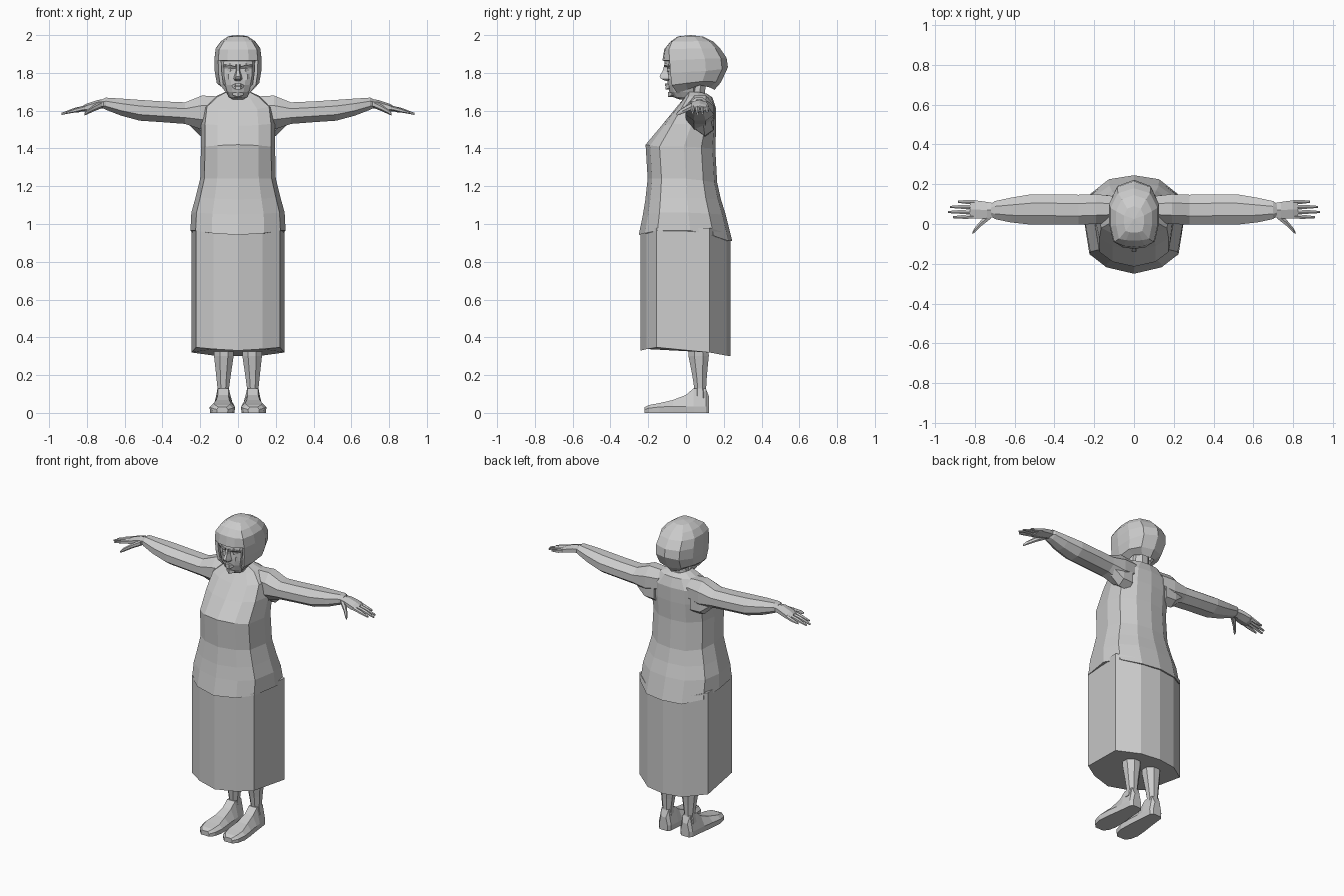
import bpy, bmesh, math

grey = bpy.data.materials.new("plain_grey")
grey.diffuse_color = (0.6, 0.6, 0.6, 1)


def loft(name, rings, caps=True, mirror=False, skip=None, crown=None):
    """Join equal-sized closed rings of points into a flat-shaded skin."""
    bm = bmesh.new()
    vs = [[bm.verts.new(p) for p in r] for r in rings]
    n = len(rings[0])
    for i in range(len(vs) - 1):
        for j in range(n):
            if skip and skip(i, j):
                continue
            k = (j + 1) % n
            bm.faces.new((vs[i][j], vs[i][k], vs[i + 1][k], vs[i + 1][j]))
    if caps:
        bm.faces.new(vs[0])
        bm.faces.new(vs[-1])
    if crown:
        tip = bm.verts.new(crown)
        for j in range(n):
            bm.faces.new((vs[-1][j], vs[-1][(j + 1) % n], tip))
    loose = [v for v in bm.verts if not v.link_faces]
    if loose:
        bmesh.ops.delete(bm, geom=loose, context='VERTS')
    bmesh.ops.recalc_face_normals(bm, faces=bm.faces[:])
    me = bpy.data.meshes.new(name)
    bm.to_mesh(me)
    bm.free()
    me.materials.append(grey)
    ob = bpy.data.objects.new(name, me)
    bpy.context.collection.objects.link(ob)
    if mirror:
        ob.modifiers.new("Mirror", 'MIRROR').use_mirror_merge = False
    return ob


def sym(half):
    """Complete a half ring (front centre to back centre) by symmetry."""
    return half + [(-x, y, z) for x, y, z in half[-2:0:-1]]


def oval(z, cx, cy, rx, ry, n=8):
    a = [2 * math.pi * (i + .5) / n for i in range(n)]
    return [(cx + rx * math.cos(t), cy + ry * math.sin(t), z) for t in a]


def tube(name, path, n=6, mirror=True):
    """Limb along x; path rows are x, y, z, half depth, half height."""
    k = 1 / math.cos(math.pi / n)
    a = [2 * math.pi * (i + .5) / n for i in range(n)]
    return loft(name, [[(x, y + ry * k * math.cos(t), z + rz * k * math.sin(t)) for t in a]
                       for x, y, z, ry, rz in path], mirror=mirror)


# skirt: straight panels with a hem dipping at front and back
plan = [(0, -.24), (.13, -.208), (.222, -.155), (.247, .125), (.125, .215), (0, .236)]
hem = [.33, .338, .347, .32, .303, .30]
waist = [.96, .96, .98, .98, .95, .94]
loft("skirt", [sym([(x, y, z) for (x, y), z in zip(plan, hem)]),
               sym([(x, y, z) for (x, y), z in zip(plan, waist)])])

# jacket: rows are z front, z side, z back, half width, front y, back y
rows = [(.942, .965, .91, .252, -.25, .245), (1.05, 1.06, 1.05, .247, -.228, .21),
        (1.13, 1.14, 1.13, .225, -.215, .185), (1.24, 1.24, 1.22, .2, -.203, .165),
        (1.42, 1.41, 1.4, .196, -.214, .155), (1.52, 1.53, 1.52, .196, -.13, .16),
        (1.6, 1.62, 1.61, .185, -.065, .16), (1.655, 1.675, 1.67, .12, -.02, .14),
        (1.675, 1.7, 1.69, .065, -.005, .11)]
rings = []
for zf, zs, zb, w, f, b in rows:
    m = (f + b) / 2
    d = (b - f) / 2
    rings.append(sym([(0, f, zf), (w * .55, m - d * .87, zf + (zs - zf) * .4),
                      (w * .89, m - d * .6, zs), (w, m + d * .1, zs),
                      (w * .9, m + d * .6, (zs + zb) / 2),
                      (w * .5, m + d * .92, zb), (0, b, zb)]))
loft("jacket", rings)

# sleeved arms
tube("arm", [(.10, .075, 1.60, .065, .075), (.19, .075, 1.59, .075, .09),
             (.28, .072, 1.587, .075, .057), (.40, .073, 1.594, .076, .055),
             (.52, .073, 1.602, .076, .055), (.62, .07, 1.619, .062, .045),
             (.70, .07, 1.637, .045, .032), (.72, .07, 1.637, .03, .022)], n=8)
# underarm fold
tube("armpit", [(.13, .1, 1.53, .045, .06), (.20, .1, 1.53, .045, .055),
                (.27, .09, 1.57, .04, .03)])

# hands: palm, four fingers and a thumb
tube("palm", [(.69, .07, 1.638, .032, .02), (.74, .07, 1.633, .041, .021),
              (.80, .073, 1.617, .046, .018), (.825, .073, 1.61, .042, .012)])
for i, (y0, y1, tip) in enumerate([(.11, .112, .885), (.086, .086, .925),
                                   (.062, .06, .935), (.038, .034, .91)]):
    dx = tip - .80
    tube("finger_%d" % (i + 1), [(.80, y0, 1.617, .011, .011),
                                 (.80 + dx * .5, (y0 + y1) / 2, 1.603, .010, .010),
                                 (tip, y1, 1.615 - dx * .24, .005, .005)])
tube("thumb", [(.72, .045, 1.632, .018, .016), (.765, .008, 1.612, .016, .014),
               (.80, -.03, 1.592, .012, .011), (.812, -.045, 1.582, .006, .006)])

# legs
loft("leg", [oval(z, x, y, rx, ry) for z, x, y, rx, ry in
             [(.08, .079, .075, .042, .042), (.13, .078, .075, .033, .034),
              (.2, .077, .072, .042, .042), (.30, .075, .067, .056, .058),
              (.5, .075, .06, .06, .062)]], mirror=True)


# shoes: cross-sections from heel to toe
def shoe_ring(y, cx, w, top, tw):
    return [(cx - w, y, 0), (cx + w, y, 0), (cx + w * 1.06, y, min(.035, top * .6)),
            (cx + tw, y, top), (cx - tw, y, top), (cx - w * 1.06, y, min(.035, top * .6))]


loft("shoe", [shoe_ring(*r) for r in
              [(.122, .077, .028, .085, .018), (.105, .077, .042, .13, .026),
               (.04, .078, .048, .13, .028), (.0, .079, .052, .095, .028),
               (-.07, .081, .06, .068, .034), (-.14, .083, .064, .052, .046),
               (-.195, .083, .052, .042, .038), (-.22, .083, .028, .03, .02)]], mirror=True)

# neck
loft("neck", [oval(1.63, 0, .05, .075, .06), oval(1.70, 0, .055, .055, .05),
              oval(1.80, 0, .065, .052, .045)])

# face: rows are z, half width, front y, cheek y
face = [(1.66, .028, -.035, -.02), (1.672, .048, -.07, -.02), (1.70, .066, -.088, -.03),
        (1.735, .08, -.098, -.035), (1.77, .09, -.10, -.04), (1.805, .093, -.098, -.045),
        (1.822, .094, -.097, -.05), (1.845, .095, -.115, -.055), (1.90, .092, -.108, -.05)]
loft("face", [sym([(0, f, z), (w * .45, f + .008, z), (w * .8, f * .6 + c * .4, z),
                   (w, c, z), (w * .9, .04, z), (0, .08, z)]) for z, w, f, c in face])

# nose: narrow bridge to broad tip
loft("nose", [[(-w, -.085, z), (-w * .5, f, z), (w * .5, f, z), (w, -.085, z)] for z, w, f in
              [(1.758, .018, -.108), (1.768, .026, -.132), (1.782, .022, -.14),
               (1.81, .013, -.124), (1.845, .012, -.114)]])


def bar(name, mirror, path):
    """Small facial ridge along x; rows are x, y, z, half depth, half height."""
    tube(name, path, n=4, mirror=mirror)


bar("upper_lip", False, [(-.032, -.085, 1.731, .005, .003), (-.012, -.1, 1.737, .012, .007),
                         (.012, -.1, 1.737, .012, .007), (.032, -.085, 1.731, .005, .003)])
bar("lower_lip", False, [(-.03, -.083, 1.726, .004, .003), (-.012, -.097, 1.72, .011, .007),
                         (.012, -.097, 1.72, .011, .007), (.03, -.083, 1.726, .004, .003)])
bar("chin", False, [(-.028, -.07, 1.688, .006, .006), (0, -.08, 1.686, .014, .013),
                    (.028, -.07, 1.688, .006, .006)])
bar("eye", True, [(.022, -.09, 1.816, .005, .003), (.04, -.09, 1.817, .011, .009),
                  (.062, -.077, 1.815, .005, .003)])
bar("brow", True, [(.014, -.108, 1.838, .007, .006), (.042, -.103, 1.847, .01, .006),
                   (.074, -.08, 1.838, .006, .005)])
bar("cheek", True, [(.026, -.09, 1.765, .005, .008), (.05, -.085, 1.78, .01, .014),
                    (.076, -.06, 1.785, .006, .012)])

# bobbed hair shell: half width, front y, back y, then z at front, side and back
hair_rows = [(.07, -.045, .15, 1.69, 1.735, 1.71), (.112, -.075, .185, 1.735, 1.755, 1.75),
             (.123, -.083, .222, 1.80, 1.81, 1.83), (.125, -.087, .215, 1.865, 1.875, 1.88),
             (.118, -.09, .18, 1.925, 1.93, 1.93), (.09, -.075, .145, 1.965, 1.968, 1.965),
             (.05, -.035, .09, 1.993, 1.995, 1.992)]
rings = []
for i, (w, f, b, zf, zs, zb) in enumerate(hair_rows):
    out = .038 if i == 3 else .025 if i == 4 else .008  # fringe overhang
    rings.append(sym([(0, f - out, zf), (w * .45, f - out * .8, zf),
                      (w * .84, f, zf), (w, f * .5 + b * .2, (zf + zs) / 2),
                      (w, f * .2 + b * .55, zs), (w * .68, b * .86, (zs + zb) / 2), (0, b, zb)]))
# the opening below the fringe leaves the face free
hair = loft("hair", rings, caps=False, crown=(0, .025, 2.0),
            skip=lambda i, j: i < 3 and j in (0, 1, 10, 11))
solid = hair.modifiers.new("Solidify", 'SOLIDIFY')
solid.thickness = .018
solid.offset = -1
